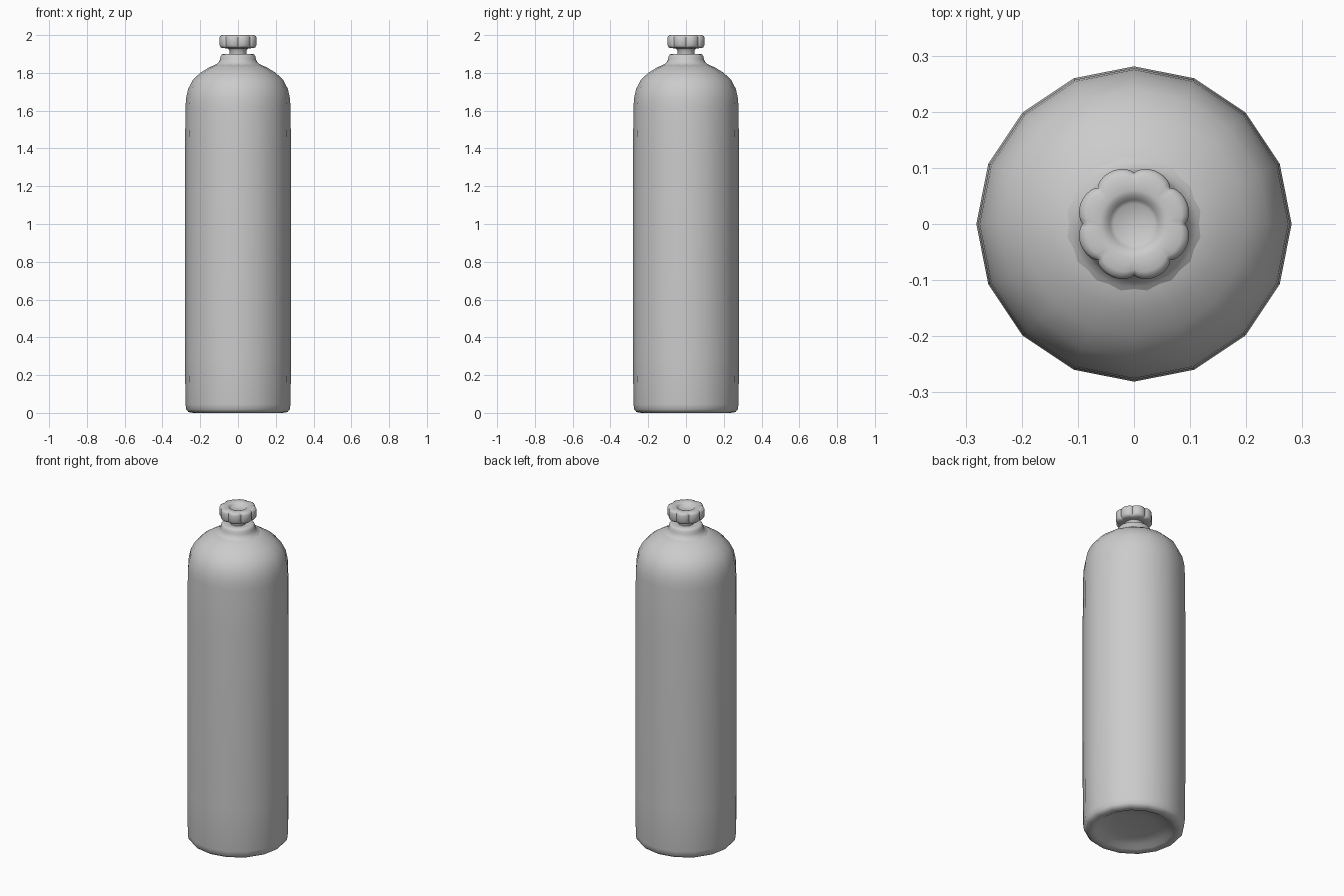
import bpy, math

if "Cube" in bpy.data.objects:
    bpy.data.objects.remove(bpy.data.objects["Cube"])


def lathe(name, profile, sides, scallop=None, angle=50):
    """Revolve (radius, z) points; radius 0 closes at a pole."""
    verts, faces, rings = [], [], []
    for r, z in profile:
        if r == 0:
            rings.append([len(verts)] * sides)
            verts.append((0, 0, z))
            continue
        rings.append(list(range(len(verts), len(verts) + sides)))
        for i in range(sides):
            a = 2 * math.pi * i / sides
            k = r * (scallop(a, r) if scallop else 1)
            verts.append((k * math.cos(a), k * math.sin(a), z))
    for low, high in zip(rings, rings[1:]):
        for i in range(sides):
            j = (i + 1) % sides
            quad = [low[i], low[j], high[j], high[i]]
            faces.append(list(dict.fromkeys(quad)))
    mesh = bpy.data.meshes.new(name)
    mesh.from_pydata(verts, [], faces)
    obj = bpy.data.objects.new(name, mesh)
    bpy.context.collection.objects.link(obj)
    bpy.ops.object.select_all(action='DESELECT')
    obj.select_set(True)
    bpy.context.view_layer.objects.active = obj
    bpy.ops.object.shade_smooth_by_angle(angle=math.radians(angle))
    return obj


# Cylinder body: dished base, straight wall, domed shoulder
lathe("tank_body", [
    (0, 0.035), (0.12, 0.033), (0.19, 0.022), (0.215, 0.006), (0.235, 0.0),
    (0.262, 0.004), (0.274, 0.018), (0.278, 0.045), (0.281, 0.30),
    (0.281, 1.35), (0.278, 1.62), (0.275, 1.665), (0.264, 1.715),
    (0.24, 1.762), (0.20, 1.80), (0.155, 1.828), (0.11, 1.848), (0, 1.852)], 16)

# Neck collar flaring out of the shoulder, with the valve stem
lathe("neck_collar", [
    (0.13, 1.836), (0.112, 1.848), (0.101, 1.858), (0.095, 1.872), (0.092, 1.888),
    (0.086, 1.897), (0.074, 1.901), (0.055, 1.90), (0, 1.90)], 32)
lathe("valve_stem", [
    (0.045, 1.89), (0.045, 1.918), (0.052, 1.927), (0.06, 1.94)], 32)


# Hand wheel with eight lobes and a dished top
def lobes(a, r):
    weight = max(0, min(1, (r - 0.06) / 0.035))
    return 1 - weight * 0.105 * (1 - abs(math.sin(4 * a)) ** 0.65)


lathe("valve_knob", [
    (0, 1.93), (0.06, 1.93), (0.085, 1.931), (0.096, 1.936), (0.102, 1.946),
    (0.102, 1.986), (0.098, 1.995), (0.088, 2.0), (0.06, 2.0), (0.05, 1.997),
    (0.043, 1.988), (0.036, 1.982), (0, 1.981)], 96, lobes)
